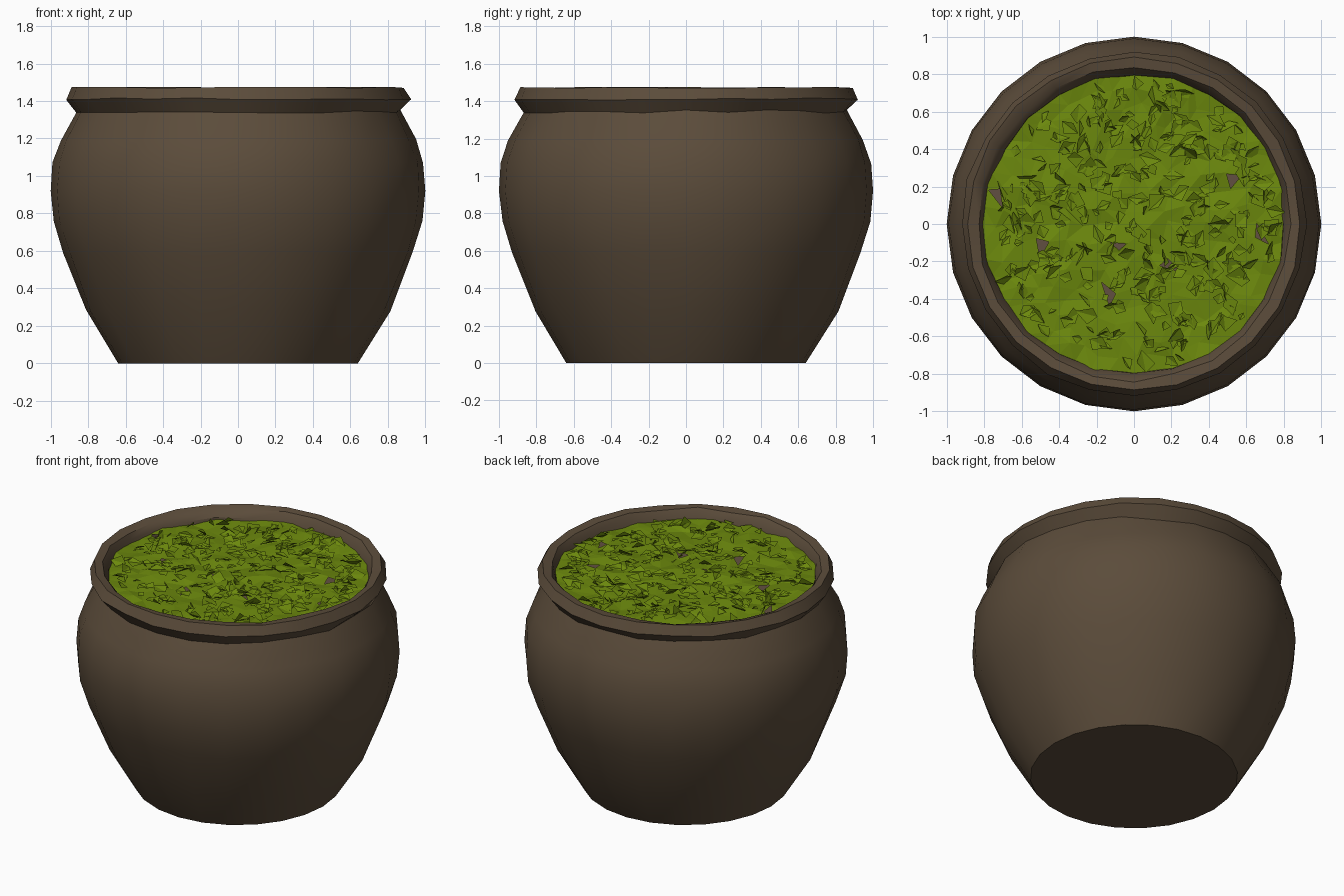
import bpy, bmesh, math, random
from mathutils import Vector, Matrix

if "Cube" in bpy.data.objects:
    bpy.data.objects.remove(bpy.data.objects["Cube"])

random.seed(7)
SIDES = 24


def material(name, rgb):
    m = bpy.data.materials.new(name)
    m.diffuse_color = (*rgb, 1)
    m.use_nodes = True
    m.node_tree.nodes["Principled BSDF"].inputs["Base Color"].default_value = m.diffuse_color
    return m


brown = material("clay brown", (0.105, 0.072, 0.043))
green = material("moss green", (0.150, 0.250, 0.004))
soil_brown = material("soil brown", (0.120, 0.078, 0.052))


def finish(bm, name, mat, smooth=None):
    bmesh.ops.recalc_face_normals(bm, faces=bm.faces)
    me = bpy.data.meshes.new(name)
    bm.to_mesh(me)
    bm.free()
    ob = bpy.data.objects.new(name, me)
    bpy.context.collection.objects.link(ob)
    me.materials.append(mat)
    if smooth:
        bpy.ops.object.select_all(action='DESELECT')
        ob.select_set(True)
        bpy.context.view_layer.objects.active = ob
        bpy.ops.object.shade_smooth_by_angle(angle=math.radians(smooth))
    return ob


def lathe(name, profile, mat, jitter, smooth):
    """Revolve (radius, height, wobble) points; radius 0 closes the end."""
    bm = bmesh.new()
    rings = []
    for r, z, wob in profile:
        if r == 0:
            rings.append([bm.verts.new((0, 0, z))] * SIDES)
            continue
        ring = []
        for i in range(SIDES):
            a = math.tau * i / SIDES
            rr = r + random.uniform(-jitter, jitter) * wob
            zz = z + random.uniform(-jitter, jitter) * wob
            ring.append(bm.verts.new((rr * math.cos(a), rr * math.sin(a), zz)))
        rings.append(ring)
    for lo, hi in zip(rings, rings[1:]):
        for i in range(SIDES):
            j = (i + 1) % SIDES
            quad = list(dict.fromkeys((lo[i], lo[j], hi[j], hi[i])))
            bm.faces.new(quad)
    return finish(bm, name, mat, smooth)


# Round-bellied pot with a rolled lip and a closed inside
lathe("pot", [
    (0, 0, 0), (0.64, 0, 0), (0.81, 0.28, 0.6), (0.935, 0.59, 0.6),
    (0.985, 0.76, 0.4), (1.0, 0.92, 0), (0.99, 1.07, 0.4), (0.95, 1.19, 0.6),
    (0.868, 1.345, 0.8), (0.92, 1.41, 0.6), (0.888, 1.473, 0.3),
    (0.835, 1.465, 0.8), (0.805, 1.42, 0.8), (0.79, 1.34, 0), (0, 1.34, 0)],
    brown, 0.012, 35)

# Soil under the moss
bm = bmesh.new()
bmesh.ops.create_circle(bm, cap_ends=True, segments=SIDES, radius=0.80,
                        matrix=Matrix.Translation((0, 0, 1.375)))
finish(bm, "soil", soil_brown)

# Uneven moss bed with a few bare holes
bm = bmesh.new()
RINGS, R = 9, 0.81
rows = [[bm.verts.new((0, 0, 1.41))]]
for k in range(1, RINGS + 1):
    n = 6 * k
    rows.append([])
    for i in range(n):
        edge = k == RINGS
        a = math.tau * (i + (0 if edge else random.uniform(-0.25, 0.25))) / n
        r = R * (k + (0 if edge else random.uniform(-0.25, 0.25))) / RINGS
        rows[k].append(bm.verts.new((r * math.cos(a), r * math.sin(a),
                                     1.408 + random.uniform(-0.013, 0.013))))
for k in range(1, RINGS + 1):
    inner, outer = rows[k - 1], rows[k]
    for s in range(6):
        for i in range(k):
            o = s * k + i
            p = (s * (k - 1) + i) % len(inner)
            bm.faces.new((outer[o], outer[(o + 1) % len(outer)], inner[p]))
            if i < k - 1:
                q = (p + 1) % len(inner)
                bm.faces.new((inner[p], outer[(o + 1) % len(outer)], inner[q]))
for f in list(bm.faces):
    if f.normal.z < 0:
        f.normal_flip()
for x, y in ((-0.52, -0.09), (-0.12, -0.40), (-0.10, -0.14), (0.29, 0.34),
             (0.53, 0.20), (-0.71, 0.15), (0.65, -0.04), (0.20, -0.24)):
    f = min(bm.faces, key=lambda f: (f.calc_center_median().xy - Vector((x, y))).length)
    size = 1.0 if x == -0.52 else 0.62
    # Cut a smaller hole into the nearest face
    bmesh.ops.inset_individual(bm, faces=[f], thickness=0.024 * (1 - size) + 0.004)
    bmesh.ops.delete(bm, geom=[f], context='FACES_ONLY')
finish(bm, "moss_bed", green)

# Folded leaf shards scattered over the moss
bm = bmesh.new()
for _ in range(340):
    r, a = 0.76 * math.sqrt(random.random()), random.uniform(0, math.tau)
    size = random.uniform(0.025, 0.06)
    steep = random.random() < 0.3
    tilt = random.uniform(0.5, 1.1) if steep else random.uniform(0.0, 0.3)
    rot = (Matrix.Rotation(random.uniform(0, math.tau), 3, 'Z')
           @ Matrix.Rotation(tilt, 3, 'X'))
    at = Vector((r * math.cos(a), r * math.sin(a), 1.425))
    shape = [(-1, 0.1, 0), (-0.1, -0.8, 0.2), (0.9, -0.1, 0), (0.1, 0.7, 0.25)]
    vs = []
    for x, y, z in shape:
        p = Vector((x + random.uniform(-0.3, 0.3), y + random.uniform(-0.3, 0.3), z))
        p = at + rot @ (p * size)
        p.z = min(max(p.z, 1.39), 1.48)
        vs.append(bm.verts.new(p))
    bm.faces.new((vs[0], vs[1], vs[2]))
    bm.faces.new((vs[0], vs[2], vs[3]))
finish(bm, "moss_leaves", green)
